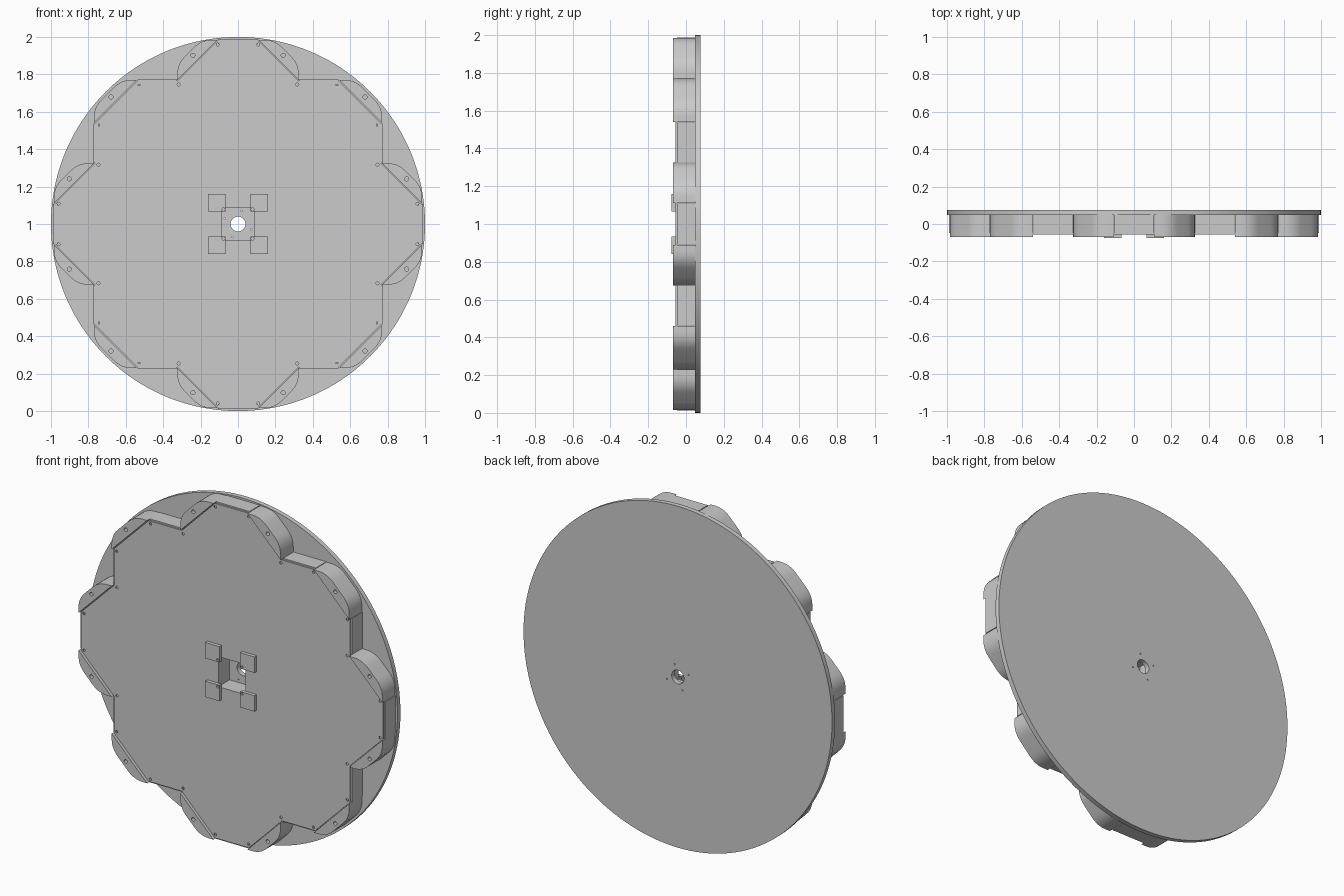
import bpy, bmesh, math
from mathutils import Vector

if "Cube" in bpy.data.objects:
    bpy.data.objects.remove(bpy.data.objects["Cube"])

CZ = 1.0  # height of the wheel centre


def circle(x, z, r, n=16):
    return [(x + r * math.cos(2 * math.pi * i / n), z + r * math.sin(2 * math.pi * i / n)) for i in range(n)]


def plate(name, loops, y0, y1):
    """Flat part in the xz plane; the first loop is the outline, the rest are holes."""
    cu = bpy.data.curves.new(name + "_profile", 'CURVE')
    cu.dimensions = '2D'
    cu.fill_mode = 'BOTH'
    cu.extrude = (y1 - y0) / 2
    for pts in loops:
        sp = cu.splines.new('POLY')
        sp.points.add(len(pts) - 1)
        for p, (x, z) in zip(sp.points, pts):
            p.co = (x, z, 0, 1)
        sp.use_cyclic_u = True
    tmp = bpy.data.objects.new(name + "_tmp", cu)
    bpy.context.collection.objects.link(tmp)
    bpy.context.view_layer.update()
    dg = bpy.context.evaluated_depsgraph_get()
    me = bpy.data.meshes.new_from_object(tmp.evaluated_get(dg))
    bpy.data.objects.remove(tmp)
    bm = bmesh.new()
    bm.from_mesh(me)
    bmesh.ops.remove_doubles(bm, verts=bm.verts, dist=1e-5)
    for v in bm.verts:
        v.co = (v.co.x, (y0 + y1) / 2 - v.co.z, CZ + v.co.y)
    bmesh.ops.recalc_face_normals(bm, faces=bm.faces)
    bm.to_mesh(me)
    bm.free()
    me.name = name
    ob = bpy.data.objects.new(name, me)
    bpy.context.collection.objects.link(ob)
    bpy.ops.object.select_all(action='DESELECT')
    ob.select_set(True)
    bpy.context.view_layer.objects.active = ob
    bpy.ops.object.shade_smooth_by_angle(angle=math.radians(30))
    return ob


def box_loop(x0, x1, z0, z1):
    return [(x0, z0), (x1, z0), (x1, z1), (x0, z1)]


def rounded(pts, corners, cut, n=6):
    """Round the listed corners with a quadratic arc."""
    out = []
    for i, p in enumerate(pts):
        p = Vector(p)
        if i not in corners:
            out.append(tuple(p))
            continue
        a = p + (Vector(pts[i - 1]) - p).normalized() * cut
        b = p + (Vector(pts[(i + 1) % len(pts)]) - p).normalized() * cut
        for k in range(n + 1):
            t = k / n
            out.append(tuple(a * (1 - t) ** 2 + p * (2 * t * (1 - t)) + b * t * t))
    return out


# Back disc with axle hole and screw holes
screws = [(0.02, 0.07), (-0.07, 0.03), (0.07, -0.03), (-0.03, -0.07)]
plate("back_disc", [circle(0, 0, 1, 160), circle(0, 0, 0.04, 32)]
      + [circle(x, z, 0.004, 8) for x, z in screws], 0.048, 0.076)

# Stepped front panel with square opening and relief holes
lip = 0.008
quarter = [(0.11, 0.988 - lip), (0.325, 0.772 - lip), (0.54, 0.772 - lip),
           (0.772 - lip, 0.54), (0.772 - lip, 0.325), (0.988 - lip, 0.11)]
outline, p = [], quarter
for _ in range(4):
    outline += p
    p = [(z, -x) for x, z in p]
reliefs = []
for x, z in outline:
    d = Vector((x, z))
    c = d - d.normalized() * 0.02
    reliefs.append(circle(c.x, c.y, 0.008, 12))
plate("front_panel", [outline, box_loop(-0.088, 0.088, -0.088, 0.088)] + reliefs, -0.056, -0.048)

# Hub duct behind the square opening
plate("hub_duct", [box_loop(-0.108, 0.108, -0.108, 0.108),
                   box_loop(-0.088, 0.088, -0.088, 0.088)], -0.048, 0.048)

# Raised corner blocks, three per quadrant, and hub pads
chords = [((0.11, 0.985), (0.325, 0.77)), ((0.54, 0.77), (0.77, 0.54)), ((0.77, 0.325), (0.985, 0.11))]
for sx in (1, -1):
    for sz in (1, -1):
        def flip(pts):
            return [(x * sx, z * sz) for x, z in pts]

        for a, b in chords:
            a, b = Vector(a), Vector(b)
            along = (b - a).normalized()
            out = Vector((1, 1)).normalized()
            w = 0.06
            body = [a, a + along * w + out * w, b - along * w + out * w, b]
            body = rounded([tuple(v) for v in body], (1, 2), 0.055)
            hole = (a + b) / 2 + out * 0.034
            plate("corner_block", [flip(body), flip(circle(hole.x, hole.y, 0.011))], -0.07, 0.048)

        plate("hub_pad", [flip(box_loop(0.067, 0.16, 0.067, 0.16)),
                          flip(circle(0.078, 0.078, 0.008, 12))], -0.076, -0.056)

# Edge walls joining the corner blocks
for s in (1, -1):
    for c, half, edge in ((0, 0.108, 0.988), (0.4325, 0.106, 0.772), (-0.4325, 0.106, 0.772)):
        lo, hi = sorted((s * (edge - 0.025), s * edge))
        plate("edge_wall", [box_loop(c - half, c + half, lo, hi)], -0.048, 0.048)
        plate("edge_wall", [box_loop(lo, hi, c - half, c + half)], -0.048, 0.048)
